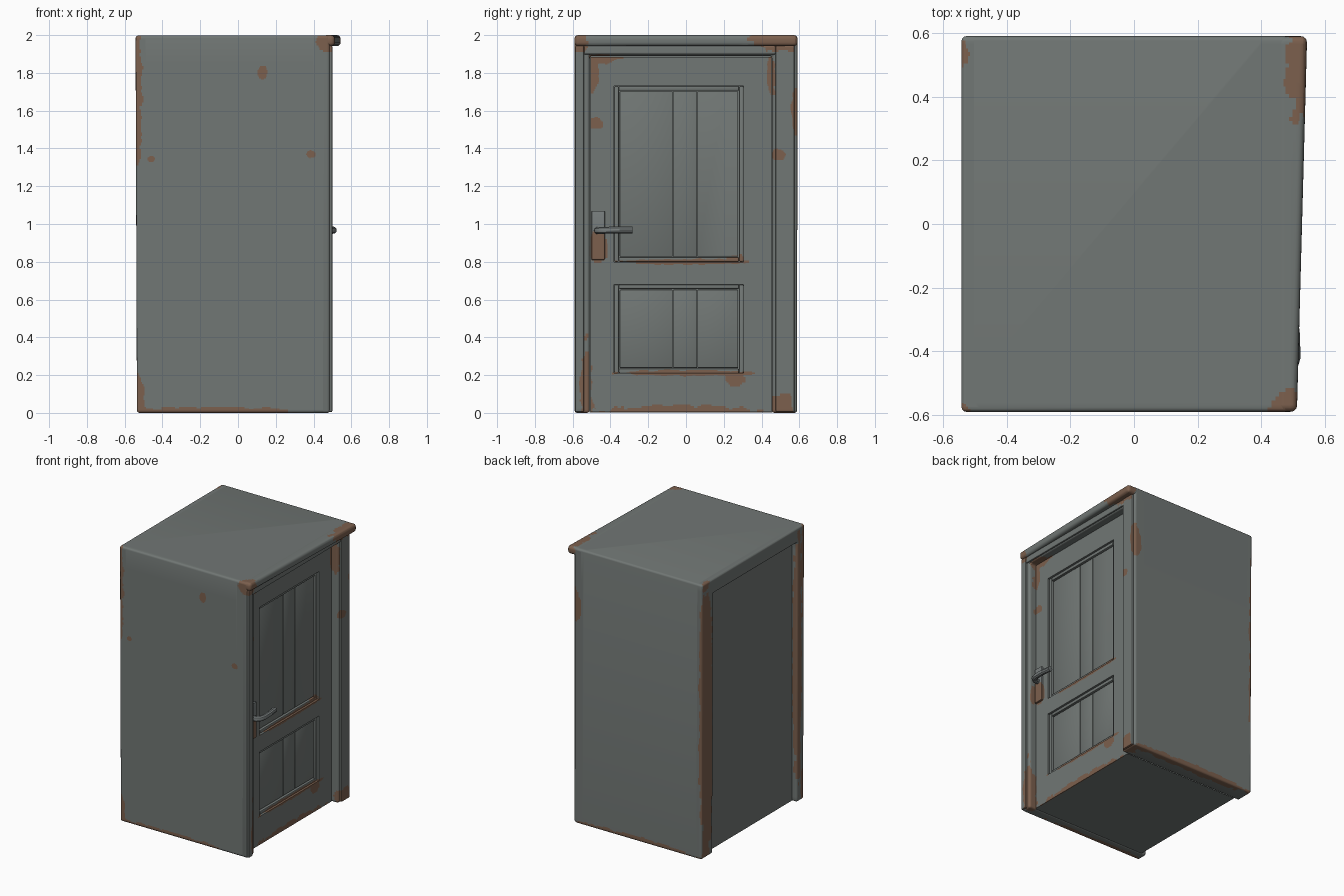
import bpy, bmesh, math
from mathutils import Vector, noise

if "Cube" in bpy.data.objects:
    bpy.data.objects.remove(bpy.data.objects["Cube"])


def material(name, rgb):
    m = bpy.data.materials.new(name)
    m.diffuse_color = (*rgb, 1)
    m.use_nodes = True
    m.node_tree.nodes["Principled BSDF"].inputs["Base Color"].default_value = m.diffuse_color
    return m


PAINT = material("worn grey paint", (0.165, 0.184, 0.176))
WOOD = material("bare brown wood", (0.200, 0.116, 0.075))
METAL = material("grey metal", (0.18, 0.20, 0.20))

# Worn patches as ellipsoids: centre x y z, radius x y z
DOOR_WEAR = [
    (.52, .48, 1.97, .055, .15, .06), (.48, -.58, 1.97, .06, .075, .06),
    (.43, -.44, 1.88, .06, .09, .03), (.43, -.49, 1.80, .06, .03, .12),
    (.48, -.525, .12, .06, .04, .25), (.48, .51, .03, .06, .06, .08),
    (.43, -.05, 0, .05, .40, .045), (.42, .26, .18, .05, .045, .05),
    (.42, .0, .21, .04, .36, .016), (.42, .0, .80, .04, .36, .016),
    (.44, .46, 1.79, .06, .03, .12), (.48, .585, 1.60, .05, .03, .14),
    (.49, .49, 1.37, .03, .04, .03), (.43, -.48, 1.53, .04, .04, .03),
    (.45, -.465, .87, .04, .06, .085), (.42, .26, .81, .04, .045, .03),
]
SHELL_WEAR = [
    (-.54, -.59, 1.66, .032, .04, .38), (-.54, -.59, .08, .045, .04, .14),
    (-.15, -.59, 0, .5, .04, .03), (0, .59, 0, .55, .05, .035),
    (-.54, .54, .98, .03, .08, 1.05), (-.54, -.52, 1.0, .045, .035, .95),
    (.13, -.59, 1.80, .022, .03, .036), (.385, -.59, 1.37, .026, .03, .022),
    (-.46, -.59, 1.345, .018, .03, .016),
]


def near(face, c, r):
    for a in range(3):
        vals = [v.co[a] for v in face.verts]
        if max(vals) < c[a] - 1.2 * r[a] or min(vals) > c[a] + 1.2 * r[a]:
            return False
    return True


def cut(bm, geom, co, normal):
    return bmesh.ops.bisect_plane(bm, geom=geom, plane_co=co,
                                  plane_no=normal, dist=1e-5)["geom"]


def wear(bm, patches):
    """Cut a local grid round each patch, then colour the faces inside it."""
    for p in patches:
        c, r = Vector(p[:3]), p[3:]
        for axis in range(3):
            faces = [f for f in bm.faces if near(f, c, r)]
            if not faces:
                break
            geom = list({v for f in faces for v in f.verts}) + \
                list({e for f in faces for e in f.edges}) + faces
            normal = Vector([float(a == axis) for a in range(3)])
            n = max(6, min(26, int(r[axis] / 0.010)))
            for i in range(-n, n + 1):
                geom = cut(bm, geom, c + normal * (1.2 * r[axis] * i / n), normal)
    for f in bm.faces:
        m = f.calc_center_median()
        wobble = 0.35 * noise.noise(m * 14) + 0.2 * noise.noise(m * 35)
        for p in patches:
            d = math.sqrt(sum(((m[a] - p[a]) / p[a + 3]) ** 2 for a in range(3)))
            if d + wobble < 1.0:
                f.material_index = 1


def faces_back(f):
    return f.normal.x < -0.9


def finish(name, bm, bevel, segments, patches, base=PAINT, drop=faces_back):
    """Bevel, remove the faces hidden inside the model, colour and link."""
    bmesh.ops.recalc_face_normals(bm, faces=bm.faces[:])
    if bevel:
        bmesh.ops.bevel(bm, geom=bm.edges[:], offset=bevel, segments=segments,
                        profile=0.5, affect='EDGES', clamp_overlap=True)
    if name == "wall_shell":
        for x in (-.495, .40):
            cut(bm, bm.verts[:] + bm.edges[:] + bm.faces[:], (x, 0, 0), (1, 0, 0))
    bm.normal_update()
    bmesh.ops.delete(bm, geom=[f for f in bm.faces if drop(f)], context='FACES')
    wear(bm, patches)
    mesh = bpy.data.meshes.new(name)
    bm.to_mesh(mesh)
    bm.free()
    mesh.materials.append(base)
    mesh.materials.append(WOOD)
    ob = bpy.data.objects.new(name, mesh)
    bpy.context.collection.objects.link(ob)
    return ob


def boxes(name, spans, bevel=0.006, segments=2, patches=DOOR_WEAR, base=PAINT,
          drop=faces_back):
    """One object from boxes given as x0 x1 y0 y1 z0 z1."""
    bm = bmesh.new()
    for x0, x1, y0, y1, z0, z1 in spans:
        vs = bmesh.ops.create_cube(bm, size=1)["verts"]
        for v in vs:
            v.co = (x0 if v.co.x < 0 else x1, y0 if v.co.y < 0 else y1,
                    z0 if v.co.z < 0 else z1)
    return finish(name, bm, bevel, segments, patches, base, drop)


# Outer shell: two side walls and roof, an upside-down U pushed along x
bm = bmesh.new()
profile = [(-.59, 0), (-.51, 0), (-.51, 1.89), (.455, 1.89), (.455, 0),
           (.588, 0), (.59, 1.998), (-.59, 1.998)]
face = bm.faces.new([bm.verts.new((-.535, y, z)) for y, z in profile])
ext = bmesh.ops.extrude_face_region(bm, geom=[face])["geom"]
for v in ext:
    if isinstance(v, bmesh.types.BMVert):
        v.co.x = .487
for v in bm.verts:
    if v.co.x < 0 and v.co.z > 1.8:
        v.co.x = -.542


def inside_shell(f):
    c = f.calc_center_median()
    return -.49 < c.x < .395 and -.515 < c.y < .46 and .02 < c.z < 1.9


finish("wall_shell", bm, 0.014, 3, SHELL_WEAR + DOOR_WEAR, drop=inside_shell)

# Recessed rear panel and floor
boxes("rear_panel_and_floor", [(-.495, .432, -.512, .457, .003, 1.892)], 0, 1, [],
      drop=lambda f: f.normal.x > -.9 and f.normal.z > -.9)

# Raised casing round the doorway
boxes("door_casing", [(.48, .50, -.587, -.54, .004, 1.945),
                      (.48, .50, .475, .575, .004, 1.945),
                      (.48, .497, -.54, .475, 1.897, 1.945)], 0.008)

# Rounded cornice, deeper at one end
bm = bmesh.new()
bmesh.ops.create_cube(bm, size=1)
for v in bm.verts:
    end = v.co.y > 0
    v.co = ((.544 if end else .512) if v.co.x > 0 else .45,
            .59 if end else -.59, 2.0 if v.co.z > 0 else 1.942)
finish("cornice", bm, 0.02, 4, DOOR_WEAR)

# Door leaf: stiles and rails
D0, D1 = .395, .437
boxes("door_frame", [(D0, D1, -.505, -.38, .004, 1.885),
                     (D0, D1, .305, .452, .004, 1.885),
                     (D0, D1, -.38, .305, .004, .21),
                     (D0, D1, -.38, .305, .68, .80),
                     (D0, D1, -.38, .305, 1.73, 1.885)], 0)

# Panels: moulding ring and three planks in each opening
for label, z0, z1 in (("lower", .21, .68), ("upper", .80, 1.73)):
    y0, y1, w = -.38, .305, .024
    boxes(label + "_moulding", [(D0, .425, y0, y0 + w, z0, z1),
                                (D0, .425, y1 - w, y1, z0, z1),
                                (D0, .425, y0 + w, y1 - w, z0, z0 + w),
                                (D0, .425, y0 + w, y1 - w, z1 - w, z1)], 0.006)
    cuts = [y0 + w + .004, -.07, .06, y1 - w - .004]
    boxes(label + "_planks", [(D0, .415, a + .001, b - .001, z0 + w + .004, z1 - w - .004)
                              for a, b in zip(cuts, cuts[1:])], 0.004)

# Handle plate and bent lever
boxes("handle_plate", [(.42, .452, -.50, -.43, .81, 1.07)], 0.005, base=METAL)
curve = bpy.data.curves.new("door_lever", 'CURVE')
curve.dimensions = '3D'
curve.bevel_depth = 0.019
curve.bevel_resolution = 3
curve.use_fill_caps = True
path = [(.44, -.468, .965), (.475, -.467, .965), (.495, -.452, .966),
        (.504, -.42, .967), (.503, -.35, .968), (.494, -.285, .968)]
spline = curve.splines.new('POLY')
spline.points.add(len(path) - 1)
for pt, co in zip(spline.points, path):
    pt.co = (*co, 1)
curve.materials.append(METAL)
lever = bpy.data.objects.new("door_lever", curve)
bpy.context.collection.objects.link(lever)

# Smooth shading with sharp edges kept
bpy.ops.object.select_all(action='DESELECT')
lever.select_set(True)
bpy.context.view_layer.objects.active = lever
bpy.ops.object.convert(target='MESH')
for ob in bpy.context.scene.objects:
    ob.select_set(True)
bpy.ops.object.shade_smooth_by_angle(angle=math.radians(35))
